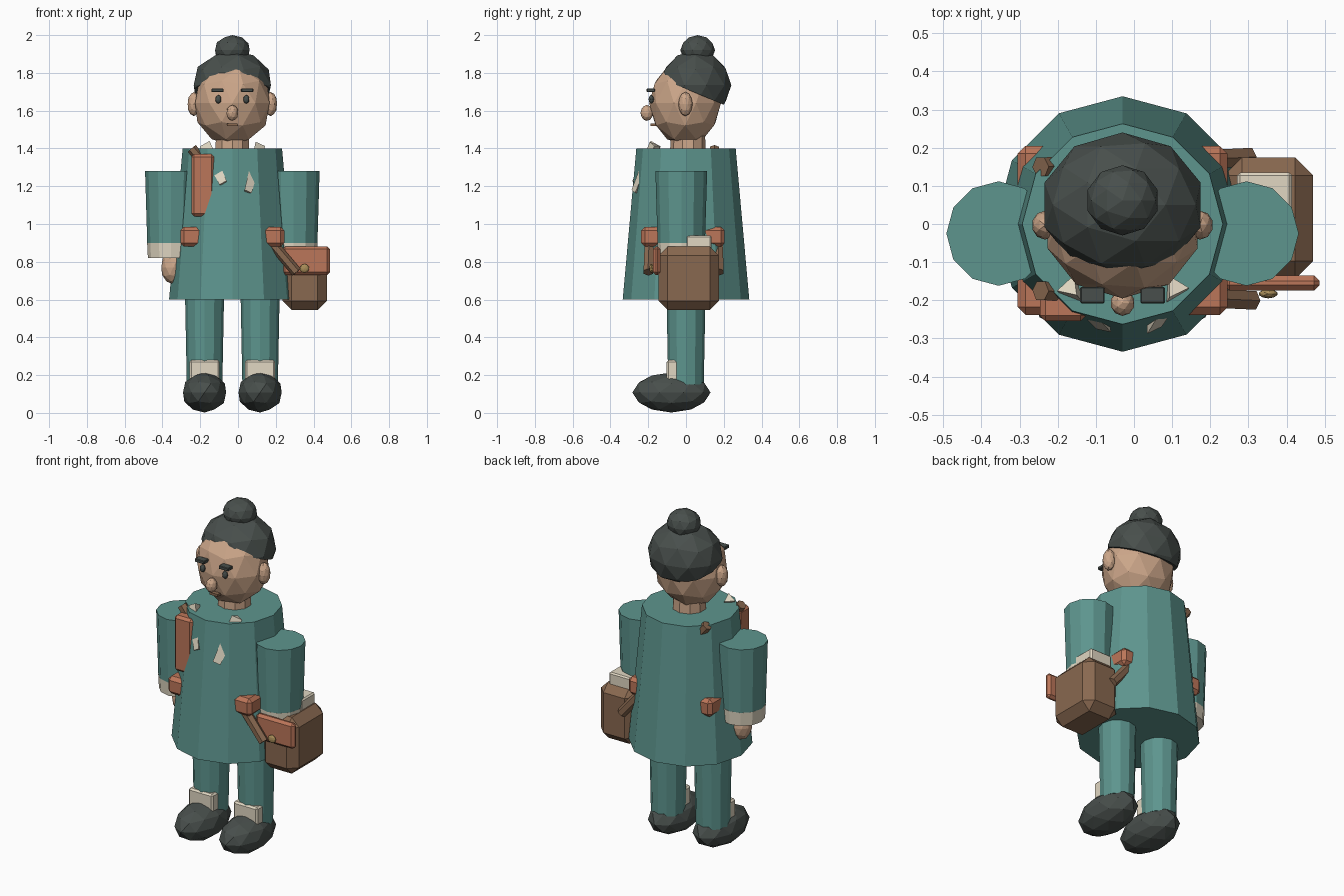
import bpy, bmesh
from mathutils import Vector, Matrix

if "Cube" in bpy.data.objects:
    bpy.data.objects.remove(bpy.data.objects["Cube"])

CX = -0.03  # symmetry axis of the figure

def mat(name, r, g, b):
    m = bpy.data.materials.new(name)
    m.diffuse_color = (r, g, b, 1)
    m.use_nodes = True
    m.node_tree.nodes["Principled BSDF"].inputs["Base Color"].default_value = m.diffuse_color
    return m

TEAL = mat("teal_cloth", 0.11, 0.30, 0.27)
SKIN = mat("skin", 0.60, 0.38, 0.25)
DARK = mat("dark", 0.065, 0.078, 0.072)
RUST = mat("rust_leather", 0.50, 0.18, 0.10)
BROWN = mat("brown_leather", 0.25, 0.14, 0.08)
CREAM = mat("cream", 0.75, 0.68, 0.54)
GOLD = mat("brass", 0.40, 0.27, 0.10)

def finish(name, bm, material):
    bmesh.ops.recalc_face_normals(bm, faces=bm.faces)
    me = bpy.data.meshes.new(name)
    bm.to_mesh(me)
    bm.free()
    me.materials.append(material)
    ob = bpy.data.objects.new(name, me)
    bpy.context.collection.objects.link(ob)
    return ob

def blob(name, loc, rad, material, cut=None):
    """Low-poly ellipsoid, optionally cut flat by a plane (point, normal)."""
    bm = bmesh.new()
    bmesh.ops.create_icosphere(bm, subdivisions=2, radius=1)
    bmesh.ops.transform(bm, matrix=Matrix.Translation(loc) @ Matrix.Diagonal((*rad, 1)), verts=bm.verts)
    if cut:
        geom = bm.verts[:] + bm.edges[:] + bm.faces[:]
        res = bmesh.ops.bisect_plane(bm, geom=geom, plane_co=cut[0], plane_no=cut[1], clear_inner=True)
        edges = [e for e in res["geom_cut"] if isinstance(e, bmesh.types.BMEdge)]
        bmesh.ops.contextual_create(bm, geom=edges)
    return finish(name, bm, material)

def tube(name, a, b, ra, rb, material, sides=12):
    """Capped cone from point a (radius ra) to point b (radius rb)."""
    a, b = Vector(a), Vector(b)
    d = b - a
    bm = bmesh.new()
    bmesh.ops.create_cone(bm, cap_ends=True, segments=sides, radius1=ra, radius2=rb, depth=d.length)
    rot = d.to_track_quat('Z', 'Y').to_matrix().to_4x4() if d.x or d.y else Matrix.Identity(4)
    bmesh.ops.transform(bm, matrix=Matrix.Translation((a + b) / 2) @ rot, verts=bm.verts)
    return finish(name, bm, material)

def box(name, x, y, z, material, bevel=0.0):
    """Box from (min, max) ranges with chamfered edges."""
    bm = bmesh.new()
    bmesh.ops.create_cube(bm, size=1)
    for v in bm.verts:
        v.co = [r[0] if c < 0 else r[1] for c, r in zip(v.co, (x, y, z))]
    if bevel:
        bmesh.ops.bevel(bm, geom=bm.edges[:], offset=bevel, segments=1, affect='EDGES')
    return finish(name, bm, material)

# Robe, belt and neck
tube("robe", (CX, 0, 0.6), (CX, 0, 1.4), 0.335, 0.263, TEAL)
box("belt", (-0.305, 0.245), (-0.238, 0.205), (0.88, 0.985), RUST, 0.02)
tube("neck", (CX, 0.01, 1.36), (CX, 0.01, 1.5), 0.095, 0.09, SKIN, 10)

# Head and hair
blob("head", (CX, -0.005, 1.64), (0.207, 0.19, 0.225), SKIN)
blob("hair", (CX, 0.05, 1.735), (0.215, 0.19, 0.185), DARK,
     ((0, 0.0, 1.715), Vector((0, 0.42, 1)).normalized()))
blob("bun", (CX, 0.062, 1.92), (0.096, 0.092, 0.08), DARK)
blob("nose", (CX, -0.207, 1.588), (0.032, 0.034, 0.042), SKIN)
box("mouth", (CX - 0.027, CX + 0.027), (-0.188, -0.15), (1.518, 1.532), BROWN)

# Mirrored parts: face, arms, legs
for s, side in ((-1, "left"), (1, "right")):
    def px(d, half=0.0):
        return (CX + s * d - half, CX + s * d + half)
    ax, lx = CX + s * 0.325, CX + s * 0.147
    blob("ear_" + side, (CX + s * 0.203, -0.003, 1.635), (0.035, 0.038, 0.064), SKIN)
    blob("eye_" + side, (CX + s * 0.074, -0.184, 1.66), (0.016, 0.014, 0.023), DARK)
    box("brow_" + side, px(0.079, 0.032), (-0.208, -0.165), (1.698, 1.717), DARK, 0.003)
    tube("sleeve_" + side, (ax, -0.025, 0.885), (ax, -0.025, 1.28), 0.125, 0.137, TEAL)
    tube("cuff_" + side, (ax, -0.025, 0.82), (ax, -0.025, 0.90), 0.122, 0.126, CREAM)
    blob("hand_" + side, (ax - s * 0.012, -0.025, 0.77), (0.066, 0.06, 0.088), SKIN)
    tube("leg_" + side, (lx, 0, 0.15), (lx, 0, 0.66), 0.094, 0.104, TEAL)
    box("sock_" + side, px(0.147, 0.08), (-0.102, 0.058), (0.17, 0.28), CREAM, 0.01)
    blob("shoe_" + side, (lx, -0.077, 0.108), (0.12, 0.207, 0.106), DARK)

# Collar lapels, mostly buried in the robe
tube("lapel_left", (-0.17, -0.165, 1.42), (-0.075, -0.268, 1.215), 0.035, 0.026, CREAM, 3)
tube("lapel_right", (0.11, -0.165, 1.42), (0.047, -0.268, 1.17), 0.035, 0.026, CREAM, 3)

# Chest pouch and shoulder strap, front and back runs
box("chest_pouch", (-0.247, -0.125), (-0.255, -0.15), (1.04, 1.37), RUST, 0.015)
tube("strap_front", (-0.245, -0.175, 1.40), (0.31, -0.2, 0.745), 0.028, 0.028, BROWN, 6)
tube("strap_back", (-0.245, 0.15, 1.40), (0.30, 0.175, 0.745), 0.028, 0.028, BROWN, 6)

# Shoulder bag
box("bag", (0.235, 0.47), (-0.145, 0.175), (0.545, 0.88), BROWN, 0.048)
box("bag_flap", (0.235, 0.487), (-0.175, -0.135), (0.73, 0.882), RUST, 0.015)
blob("bag_clasp", (0.352, -0.183, 0.765), (0.025, 0.012, 0.024), GOLD)
box("papers", (0.27, 0.415), (0.0, 0.135), (0.80, 0.94), CREAM, 0.008)
